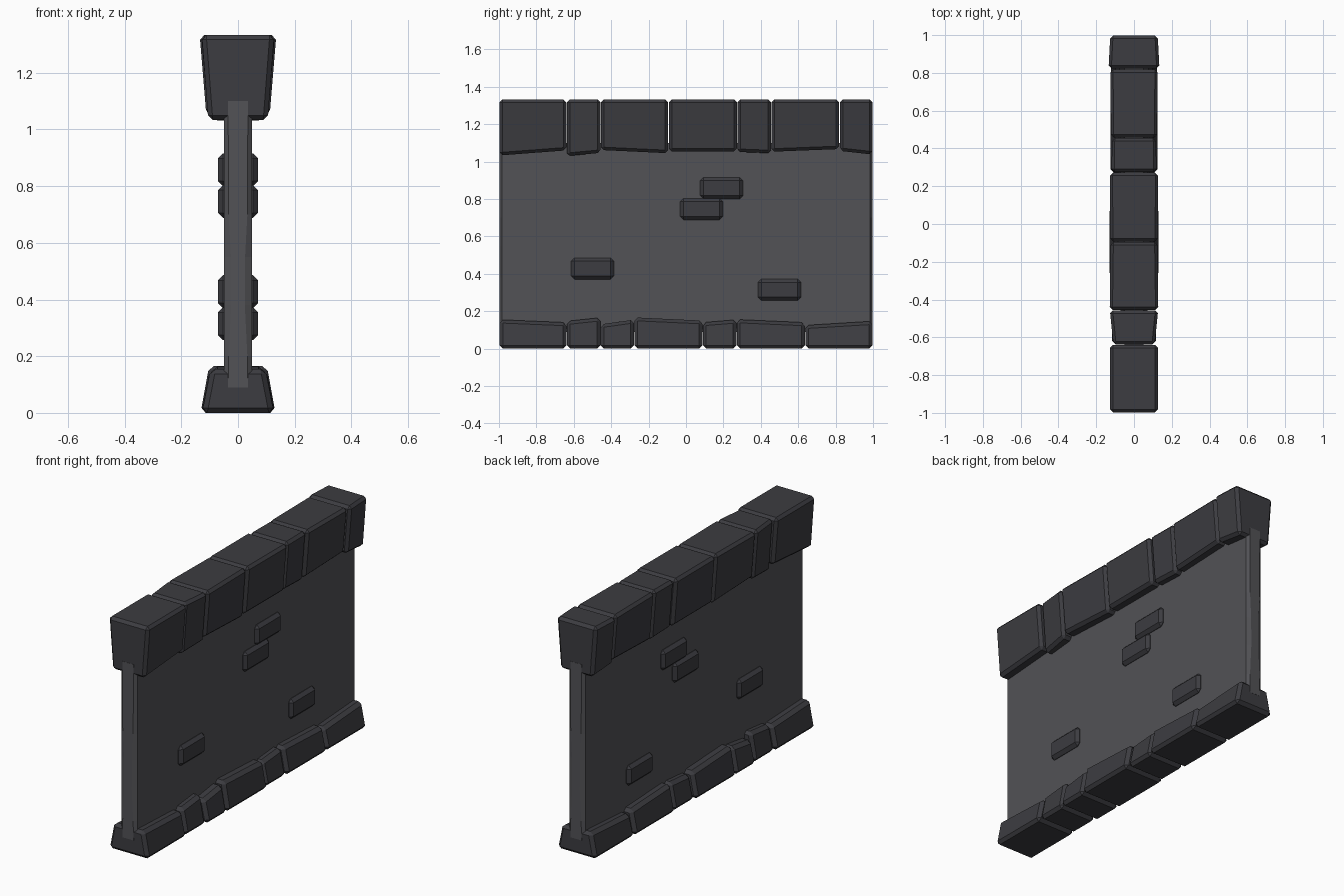
import bpy
import bmesh

if "Cube" in bpy.data.objects:
    bpy.data.objects.remove(bpy.data.objects["Cube"])


def material(name, colour):
    m = bpy.data.materials.new(name)
    m.diffuse_color = (*colour, 1)
    m.use_nodes = True
    m.node_tree.nodes["Principled BSDF"].inputs["Base Color"].default_value = m.diffuse_color
    return m


STONE = material("dark_stone", (0.045, 0.045, 0.052))
PLASTER = material("grey_plaster", (0.085, 0.085, 0.093))


def loft(name, rings, mat, bevel=0):
    """Join equal-sized rings of points into a closed solid."""
    bm = bmesh.new()
    rows = [[bm.verts.new(p) for p in ring] for ring in rings]
    n = len(rows[0])
    for a, b in zip(rows, rows[1:]):
        for i in range(n):
            j = (i + 1) % n
            bm.faces.new((a[i], a[j], b[j], b[i]))
    bm.faces.new(rows[0][::-1])
    bm.faces.new(rows[-1])
    bmesh.ops.recalc_face_normals(bm, faces=bm.faces[:])
    mesh = bpy.data.meshes.new(name)
    bm.to_mesh(mesh)
    bm.free()
    mesh.materials.append(mat)
    ob = bpy.data.objects.new(name, mesh)
    bpy.context.collection.objects.link(ob)
    if bevel:
        mod = ob.modifiers.new("chamfer", 'BEVEL')
        mod.width = bevel
        mod.segments = 1
        mod.limit_method = 'NONE'
    return ob


def stone(name, y0, y1, low, high, w_low, w_high, bevel):
    """Tapered block; low/high/widths are pairs for the y0 and y1 ends."""
    rings = []
    for y, zl, zh, wl, wh in zip((y0, y1), low, high, w_low, w_high):
        rings.append([(-wl, y, zl), (wl, y, zl), (wh, y, zh), (-wh, y, zh)])
    return loft(name, rings, STONE, bevel)


# Wall panel with chamfered ends that narrow slightly in the lower middle
rows = [(0.09, 0.035), (0.2, 0.033), (0.38, 0.024), (0.55, 0.025),
        (0.7, 0.033), (1.1, 0.035)]
rings = []
for z, c in rows:
    t, s, e = 0.05, 0.985, 0.998
    rings.append([(-c, -e, z), (c, -e, z), (t, -s, z), (t, s, z),
                  (c, e, z), (-c, e, z), (-t, s, z), (-t, -s, z)])
loft("wall_panel", rings, PLASTER)

# Capping stones: y range, underside heights, top half widths
caps = [(-0.997, -0.64, 1.033, 1.06, 0.125, 0.125),
        (-0.637, -0.457, 1.03, 1.047, 0.108, 0.126),
        (-0.455, -0.095, 1.062, 1.045, 0.127, 0.122),
        (-0.092, 0.272, 1.055, 1.055, 0.125, 0.126),
        (0.275, 0.455, 1.052, 1.045, 0.117, 0.115),
        (0.457, 0.818, 1.053, 1.067, 0.12, 0.124),
        (0.824, 0.997, 1.057, 1.038, 0.133, 0.124)]
for i, (y0, y1, a, b, w0, w1) in enumerate(caps, 1):
    stone(f"cap_stone_{i}", y0, y1, (a, b), (1.333, 1.333),
          (w0 - 0.02, w1 - 0.02), (w0 + 0.003, w1 + 0.003), 0.016)

# Footing stones: y range, top heights, bottom half width
feet = [(-0.997, -0.64, 0.155, 0.14, 0.127),
        (-0.637, -0.458, 0.147, 0.166, 0.12),
        (-0.456, -0.278, 0.13, 0.155, 0.13),
        (-0.276, 0.088, 0.167, 0.15, 0.132),
        (0.09, 0.27, 0.14, 0.155, 0.12),
        (0.272, 0.635, 0.156, 0.14, 0.127),
        (0.638, 0.997, 0.125, 0.147, 0.125)]
for i, (y0, y1, a, b, w) in enumerate(feet, 1):
    stone(f"footing_stone_{i}", y0, y1, (0, 0), (a, b),
          (w, w), (w - 0.03, w - 0.03), 0.018)

# Exposed bricks passing through the wall
for i, (y, z) in enumerate([(-0.5, 0.428), (0.083, 0.746),
                            (0.19, 0.858), (0.5, 0.315)], 1):
    stone(f"brick_{i}", y - 0.114, y + 0.114, (z - 0.058,) * 2,
          (z + 0.058,) * 2, (0.071,) * 2, (0.071,) * 2, 0.018)
